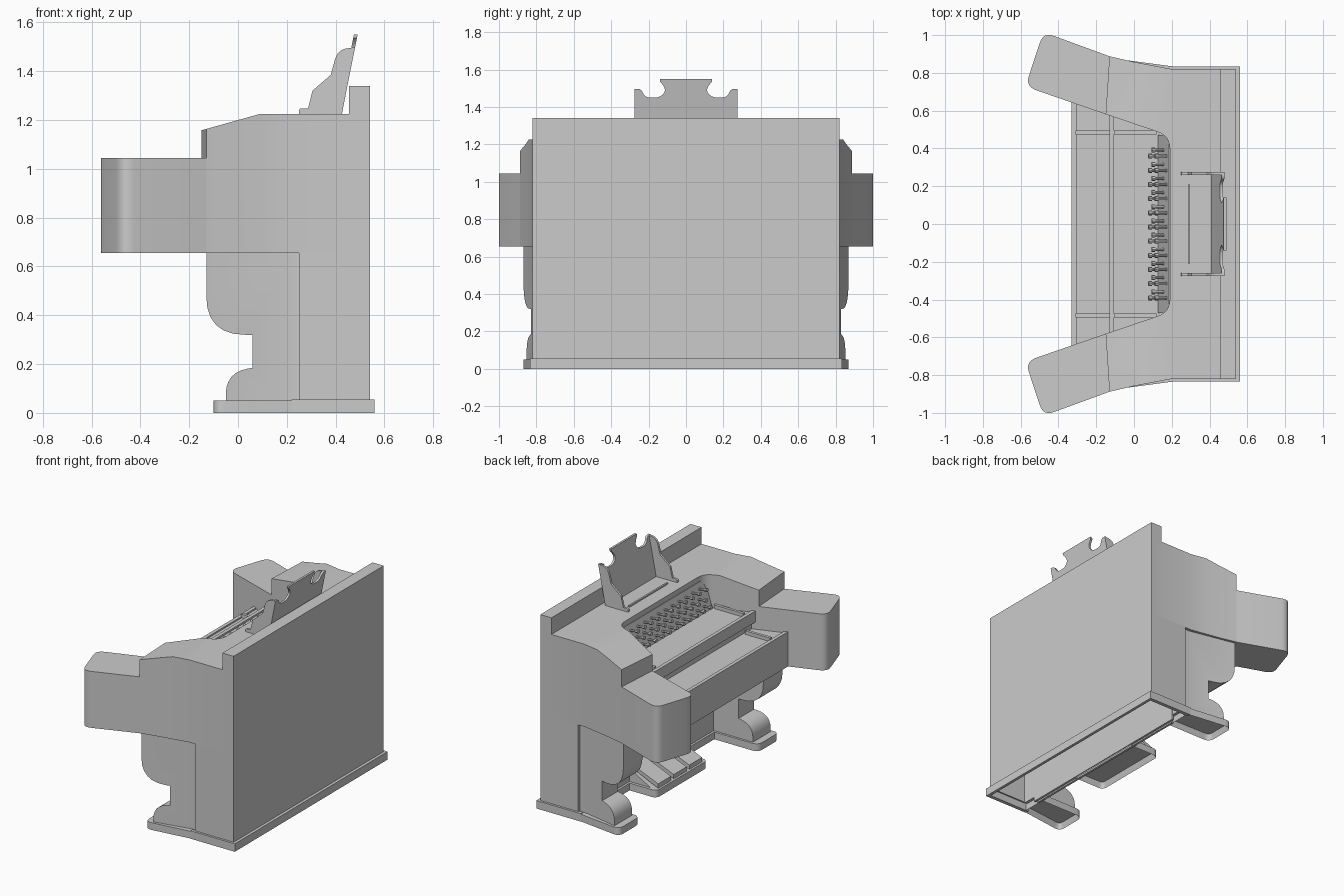
import bpy, bmesh
from mathutils import Vector

cube = bpy.data.objects.get("Cube")
if cube:
    bpy.data.objects.remove(cube)

grey = bpy.data.materials.new("plain_grey")
grey.use_nodes = True
grey.diffuse_color = (0.6, 0.6, 0.6, 1)
grey.node_tree.nodes["Principled BSDF"].inputs["Base Color"].default_value = (0.6, 0.6, 0.6, 1)


def finish(name, bm, mirror=False):
    """Turn a bmesh into an object, optionally mirrored across the middle."""
    bmesh.ops.recalc_face_normals(bm, faces=bm.faces)
    mesh = bpy.data.meshes.new(name)
    bm.to_mesh(mesh)
    bm.free()
    mesh.materials.append(grey)
    obj = bpy.data.objects.new(name, mesh)
    bpy.context.collection.objects.link(obj)
    if mirror:
        mod = obj.modifiers.new("mirror", "MIRROR")
        mod.use_axis = (False, True, False)
    bpy.ops.object.select_all(action="DESELECT")
    obj.select_set(True)
    bpy.context.view_layer.objects.active = obj
    bpy.ops.object.shade_smooth_by_angle(angle=0.5)
    return obj


def rounded(points, steps=6):
    """Expand (a, b, radius) corners into short arcs."""
    out = []
    for i, p in enumerate(points):
        c = Vector(p[:2])
        if len(p) < 3:
            out.append(c)
            continue
        before = Vector(points[i - 1][:2])
        after = Vector(points[(i + 1) % len(points)][:2])
        a = c + (before - c).normalized() * p[2]
        b = c + (after - c).normalized() * p[2]
        for k in range(steps + 1):
            t = k / steps
            out.append(a * (1 - t) ** 2 + c * 2 * t * (1 - t) + b * t * t)
    return out


def prism(points, axis, lo, hi):
    """Extrude a rounded profile along an axis."""
    place = {"x": lambda a, b, h: (h, a, b),
             "y": lambda a, b, h: (a, h, b),
             "z": lambda a, b, h: (a, b, h)}[axis]
    bm = bmesh.new()
    face = bm.faces.new([bm.verts.new(place(p.x, p.y, lo)) for p in rounded(points)])
    new = bmesh.ops.extrude_face_region(bm, geom=[face])["geom"]
    bmesh.ops.translate(bm, vec=place(0, 0, hi - lo),
                        verts=[v for v in new if isinstance(v, bmesh.types.BMVert)])
    bmesh.ops.recalc_face_normals(bm, faces=bm.faces)
    return bm


def hollow_below(bm, rim, depth):
    bottom = min(bm.faces, key=lambda f: f.calc_center_median().z)
    bmesh.ops.inset_region(bm, faces=[bottom], thickness=rim)
    bmesh.ops.translate(bm, vec=(0, 0, depth), verts=bottom.verts)


def box(name, x0, x1, y0, y1, z0, z1, mirror=False):
    return finish(name, prism([(x0, y0), (x1, y0), (x1, y1), (x0, y1)], "z", z0, z1), mirror)


def split_at(bm, x):
    bmesh.ops.bisect_plane(bm, geom=bm.verts[:] + bm.edges[:] + bm.faces[:],
                           plane_co=(x, 0, 0), plane_no=(1, 0, 0))


# Upper case: U-shaped plan with a sloping shoulder
half = [(0.53, 0.82), (0.2, 0.82), (0, 0.858), (-0.13, 0.888), (-0.15, 0.581), (0.19, 0.466, 0.07)]
plan = half + [(p[0], -p[1], *p[2:]) for p in reversed(half)]
bm = prism(plan, "z", 0.655, 1.225)
split_at(bm, 0.09)
for v in bm.verts:
    if v.co.z > 1 and v.co.x < 0.09:
        v.co.z = 1.225 - (0.09 - v.co.x) * 0.28
finish("upper_case", bm)

# Splayed side arms
arm = [(-0.13, 0.888), (-0.48, 1.016, 0.06), (-0.575, 0.728, 0.06), (-0.15, 0.581)]
finish("side_arm", prism(arm, "z", 0.655, 1.045), True)

# Hollow lower cabinet
box("back_panel", 0.52, 0.54, -0.82, 0.82, 0.05, 1.34)
box("top_rail", 0.455, 0.53, -0.82, 0.82, 1.2, 1.34)
box("cabinet_side", 0.25, 0.53, 0.8, 0.82, 0.05, 0.66, True)
box("knee_panel", 0.25, 0.265, -0.7, 0.7, 0.01, 0.66)

# Plinth frame
box("plinth_back", 0.54, 0.56, -0.835, 0.835, 0, 0.055)
box("plinth_side", 0.22, 0.55, 0.81, 0.835, 0, 0.055, True)
box("plinth_front", 0.235, 0.25, -0.68, 0.68, 0, 0.05)

# Legs with a scooped knee and a rounded foot
leg = [(0.26, 0.66), (-0.13, 0.66), (-0.13, 0.32, 0.16), (0.06, 0.32), (0.06, 0.185),
       (-0.05, 0.165, 0.09), (-0.05, 0.045), (0.26, 0.045)]
bm = prism(leg, "y", 0.66, 0.8)
split_at(bm, 0.2)
for v in bm.verts:
    if v.co.y > 0.7:
        v.co.y += max(0, 0.2 - v.co.x) * 0.21
finish("leg", bm, True)

foot = [(0.24, 0.645), (0.24, 0.83), (-0.1, 0.875, 0.05), (-0.1, 0.645, 0.05)]
bm = prism(foot, "z", 0, 0.05)
hollow_below(bm, 0.015, 0.04)
finish("foot_plinth", bm, True)

# Pedal box with three sloping pedals
bm = prism([(0.26, -0.28), (0.26, 0.28), (0.03, 0.28, 0.04), (0.03, -0.28, 0.04)], "z", 0, 0.05)
hollow_below(bm, 0.015, 0.04)
finish("pedal_box", bm)
finish("pedal_ramp", prism([(0.08, 0.045), (0.25, 0.045), (0.25, 0.14)], "y", -0.26, 0.26))
for i in (-1, 0, 1):
    pedal = [(0.045, 0.05), (0.25, 0.14), (0.25, 0.165), (0.045, 0.08)]
    finish("pedal", prism(pedal, "y", i * 0.17 - 0.07, i * 0.17 + 0.07))

# Keyboard bed and two manuals
box("key_bed", -0.31, 0.22, -0.64, 0.64, 0.66, 0.885)
box("key_slip", -0.33, -0.305, -0.65, 0.65, 0.655, 0.895)
box("lower_end_strip", -0.31, -0.12, 0.475, 0.495, 0.87, 0.91, True)
box("upper_bed", -0.105, 0.2, -0.58, 0.58, 0.87, 1.0)
box("upper_slip", -0.13, -0.105, -0.585, 0.585, 0.935, 1.012)
box("upper_end_strip", -0.105, 0.12, 0.475, 0.495, 0.99, 1.025, True)

# Slanted panel with rows of stop knobs
finish("stop_panel", prism([(0.125, 0.99), (0.185, 1.19), (0.2, 1.19), (0.2, 0.99)], "y", -0.47, 0.47))
normal = Vector((-1, 0, 0.15)).normalized()
turn = normal.to_track_quat("Z", "Y").to_matrix().to_4x4()
bm = bmesh.new()
for row in range(3):
    for i in range(11):
        t = 0.25 + row * 0.28
        stagger = 0.016 if row % 2 else -0.016
        root = Vector((0.125 + 0.06 * t, (i - 5) * 0.075 + stagger, 0.99 + 0.2 * t))
        for offset, radius, length in ((0.024, 0.008, 0.06), (0.055, 0.013, 0.018)):
            made = bmesh.ops.create_cone(bm, cap_ends=True, segments=8, radius1=radius,
                                         radius2=radius, depth=length)
            bmesh.ops.transform(bm, matrix=turn, verts=made["verts"])
            bmesh.ops.translate(bm, vec=root + normal * offset, verts=made["verts"])
finish("stop_knobs", bm)

# Music desk: leaning notched back, side brackets and ledge
side = [(0.275, 1.225), (0.275, 1.497), (0.24, 1.497, 0.02), (0.22, 1.45, 0.03),
        (0.11, 1.45, 0.06), (0.11, 1.51, 0.04), (0.14, 1.535), (0.14, 1.55)]
outline = side + [(-p[0], *p[1:]) for p in reversed(side)]
bm = prism(outline, "x", 0.41, 0.425)
for v in bm.verts:
    v.co.x += (v.co.z - 1.225) * 0.2
finish("music_desk_back", bm)
bracket = [(0.25, 1.22), (0.25, 1.248, 0.012), (0.287, 1.248), (0.305, 1.32), (0.38, 1.385),
           (0.41, 1.495, 0.05), (0.478, 1.495), (0.425, 1.22)]
finish("music_desk_bracket", prism(bracket, "y", 0.26, 0.275), True)
box("music_desk_ledge", 0.285, 0.297, -0.21, 0.21, 1.22, 1.235)
